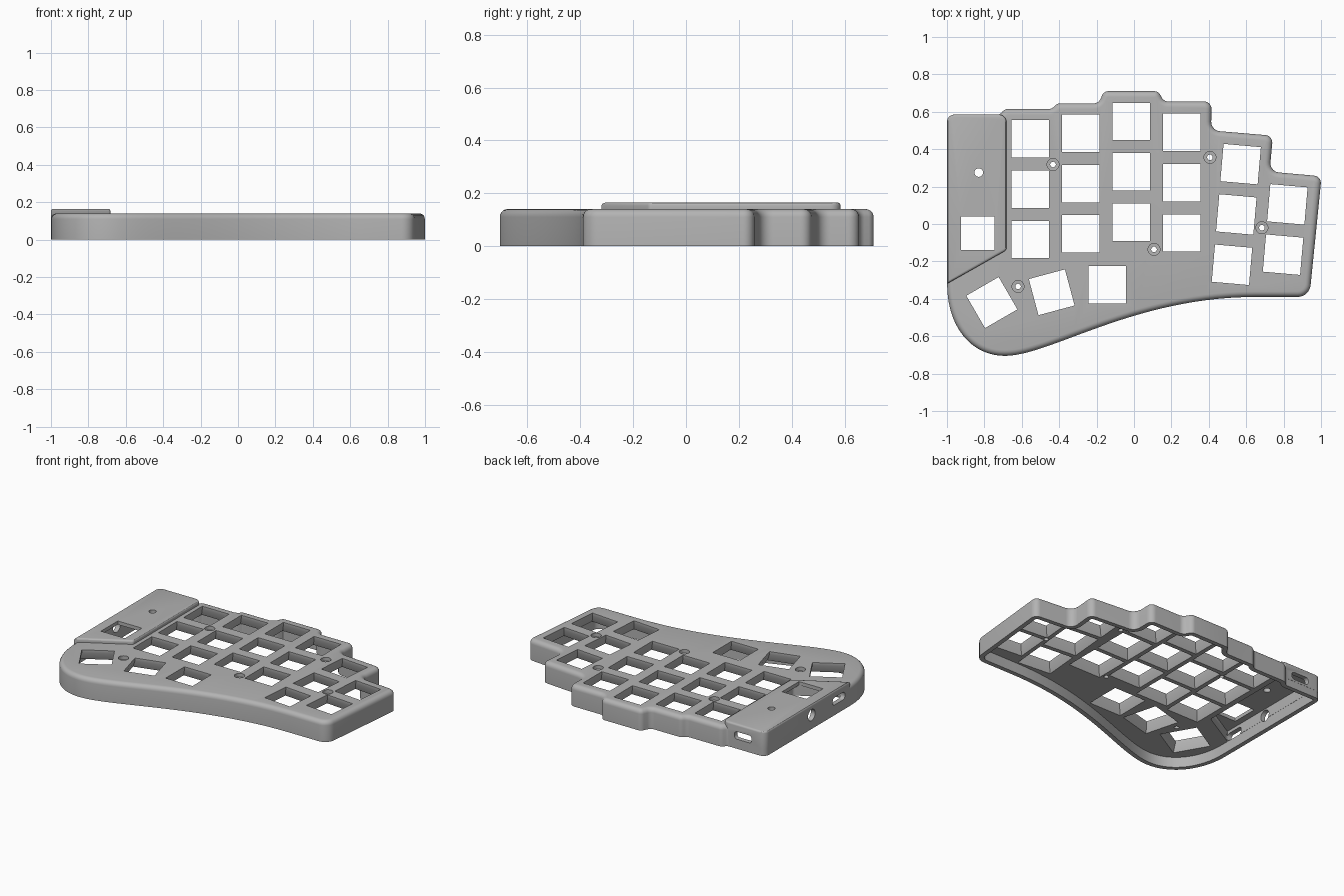
import bpy, bmesh, math
from mathutils import Vector, Matrix

if "Cube" in bpy.data.objects:
    bpy.data.objects.remove(bpy.data.objects["Cube"])

grey = bpy.data.materials.new("case grey")
grey.diffuse_color = (0.45, 0.45, 0.45, 1)
grey.use_nodes = True
grey.node_tree.nodes["Principled BSDF"].inputs["Base Color"].default_value = grey.diffuse_color


def rounded(corners, n=7):
    """Polygon (x, y, radius) with filleted corners."""
    out = []
    for i, (x, y, r) in enumerate(corners):
        p = Vector((x, y))
        if r == 0:
            out.append(p)
            continue
        a = (Vector(corners[i - 1][:2]) - p).normalized()
        b = (Vector(corners[(i + 1) % len(corners)][:2]) - p).normalized()
        half = a.angle(b) / 2
        c = p + (a + b).normalized() * r / math.sin(half)
        t = r / math.tan(half)
        u, v = p + a * t - c, p + b * t - c
        sweep = math.pi - 2 * half
        for k in range(n + 1):
            f = k / n
            out.append(c + (u * math.sin((1 - f) * sweep) + v * math.sin(f * sweep)) / math.sin(sweep))
    return out


def bezier(p, n):
    p = [Vector(q) for q in p]
    return [p[0] * (1 - t) ** 3 + p[1] * 3 * t * (1 - t) ** 2 + p[2] * 3 * t * t * (1 - t) + p[3] * t ** 3
            for t in (k / n for k in range(n))]


def inset(pts, d):
    """Move a counter-clockwise outline inward by d."""
    out = []
    for i, p in enumerate(pts):
        a = (p - pts[i - 1]).normalized()
        b = (pts[(i + 1) % len(pts)] - p).normalized()
        na = Vector((-a.y, a.x))
        n = (na + Vector((-b.y, b.x))).normalized()
        out.append(p + n * d / max(0.3, n.dot(na)))
    return out


def loft(bm, rings, matrix=Matrix.Identity(4)):
    """Closed solid through stacked (outline, z) rings, faces wound outward."""
    vs = [[bm.verts.new(matrix @ Vector((p[0], p[1], z))) for p in pts] for pts, z in rings]
    n = len(vs[0])
    bm.faces.new(vs[0][::-1])
    bm.faces.new(vs[-1])
    for lo, hi in zip(vs, vs[1:]):
        for i in range(n):
            j = (i + 1) % n
            bm.faces.new((lo[i], lo[j], hi[j], hi[i]))


def make(name, solids):
    bm = bmesh.new()
    for s in solids:
        loft(bm, *s)
    bm.normal_update()
    me = bpy.data.meshes.new(name)
    bm.to_mesh(me)
    bm.free()
    me.materials.append(grey)
    ob = bpy.data.objects.new(name, me)
    bpy.context.collection.objects.link(ob)
    return ob


def combine(target, other, op):
    """Apply a boolean, keeping the first solver result that spans the whole case."""
    m = target.modifiers.new(op, 'BOOLEAN')
    m.operation, m.object = op, other
    result = None
    for solver in ('EXACT', 'MANIFOLD', 'FLOAT'):
        try:
            m.solver = solver
        except TypeError:
            continue
        bpy.context.view_layer.update()
        dg = bpy.context.evaluated_depsgraph_get()
        me = bpy.data.meshes.new_from_object(target.evaluated_get(dg))
        xs = [v.co.x for v in me.vertices]
        if xs and max(xs) - min(xs) > 1.95 and min(v.co.z for v in me.vertices) > -.01:
            result = me
            break
    target.modifiers.remove(m)
    if result:
        target.data = result
    bpy.data.objects.remove(other)


def rounded_top(pts, z0, z1, r, n=5):
    arc = [k / n * math.pi / 2 for k in range(n + 1)]
    return [(pts, z0)] + [(inset(pts, r * (1 - math.cos(a))), z1 - r + r * math.sin(a)) for a in arc]


def square(s):
    h = s / 2
    return [(-h, -h), (h, -h), (h, h), (-h, h)]


def circle(r, n=24):
    return [(r * math.cos(2 * math.pi * k / n), r * math.sin(2 * math.pi * k / n)) for k in range(n)]


# Case outline: curved front, stepped back
outline = bezier([(-.999, -.32), (-.999, -.55), (-.87, -.705), (-.69, -.705)], 20)
outline += bezier([(-.69, -.705), (-.45, -.705), (0, -.39), (.65, -.39)], 28)
outline += rounded([(.65, -.39, 0), (.938, -.39, .07), (1.003, .255, .04), (.725, .28, .05),
                    (.743, .472, .04), (.412, .50, .05), (.415, .655, .04), (.16, .655, .04),
                    (.13, .71, .035), (-.16, .71, .035), (-.19, .645, .04), (-.41, .645, .04),
                    (-.44, .615, .04), (-.69, .615, .04), (-.72, .584, .03), (-.999, .584, .04),
                    (-.999, -.32, 0)])[:-1]


def pod_shape(corner):
    return rounded([(-1, -.32, 0), (-.682, -.14, corner), (-.682, .585, .04), (-1, .585, .04)])


# Body with the raised controller pod
case = make("keyboard_case", [(rounded_top(outline, 0, .14, .03),)])
combine(case, make("pod", [(rounded_top(pod_shape(.02), .05, .165, .012, 3),)]), 'UNION')

# Hollow underside, deeper below the pod
wall = inset(outline, .03)
combine(case, make("cavity", [([(wall, -.1), (wall, .07)],)]), 'DIFFERENCE')
pod_in = inset(pod_shape(.05), .032)
combine(case, make("pod_cavity", [([(pod_in, .03), (pod_in, .141)],)]), 'DIFFERENCE')

# Key openings, flared towards the underside
keys = [(x, y - .269 * k, 0) for x, y in ((-.555, .455), (-.285, .485), (-.015, .548), (.255, .49))
        for k in range(3)]
keys += [(.57 - .023 * k, .32 - .269 * k, -5) for k in range(3)]
keys += [(.82 - .023 * k, .105 - .269 * k, -5) for k in range(2)]
keys += [(-.76, -.42, 30), (-.44, -.365, 15), (-.142, -.325, 0)]
flare = [(square(.24), .05), (square(.24), .07), (square(.2), .12), (square(.2), .2)]
combine(case, make("key_cutter", [
    (flare, Matrix.Translation((x, y, 0)) @ Matrix.Rotation(math.radians(a), 4, 'Z'))
    for x, y, a in keys]), 'DIFFERENCE')

# Counterbored screw holes
screws = [(-.433, .318), (.406, .356), (.107, -.136), (.684, -.02), (-.62, -.334)]
bore = [(circle(.015), .03), (circle(.015), .115), (circle(.032), .116), (circle(.032), .2)]
combine(case, make("screw_cutter", [(bore, Matrix.Translation((x, y, 0))) for x, y in screws]), 'DIFFERENCE')

# Pod openings: knob square, reset hole, back port, side jack and side slot
slot = rounded([(-.065, -.025, .02), (.065, -.025, .02), (.065, .025, .02), (-.065, .025, .02)], 4)
back = Matrix.Translation((-.835, .585, .09)) @ Matrix.Rotation(math.pi / 2, 4, 'X')
side = Matrix.Rotation(math.pi / 2, 4, 'Z') @ Matrix.Rotation(math.pi / 2, 4, 'X')
combine(case, make("pod_cutter", [
    ([(square(.18), .12), (square(.18), .2)], Matrix.Translation((-.835, -.05, 0))),
    ([(circle(.023), .12), (circle(.023), .2)], Matrix.Translation((-.83, .275, 0))),
    ([(slot, -.05), (slot, .05)], back),
    ([(circle(.038), -.05), (circle(.038), .05)], Matrix.Translation((-1, .09, .095)) @ side),
    ([(slot, -.05), (slot, .05)], Matrix.Translation((-1, -.2, .095)) @ side)]), 'DIFFERENCE')

bpy.ops.object.select_all(action='DESELECT')
case.select_set(True)
bpy.context.view_layer.objects.active = case
bpy.ops.object.shade_smooth_by_angle(angle=math.radians(30))
